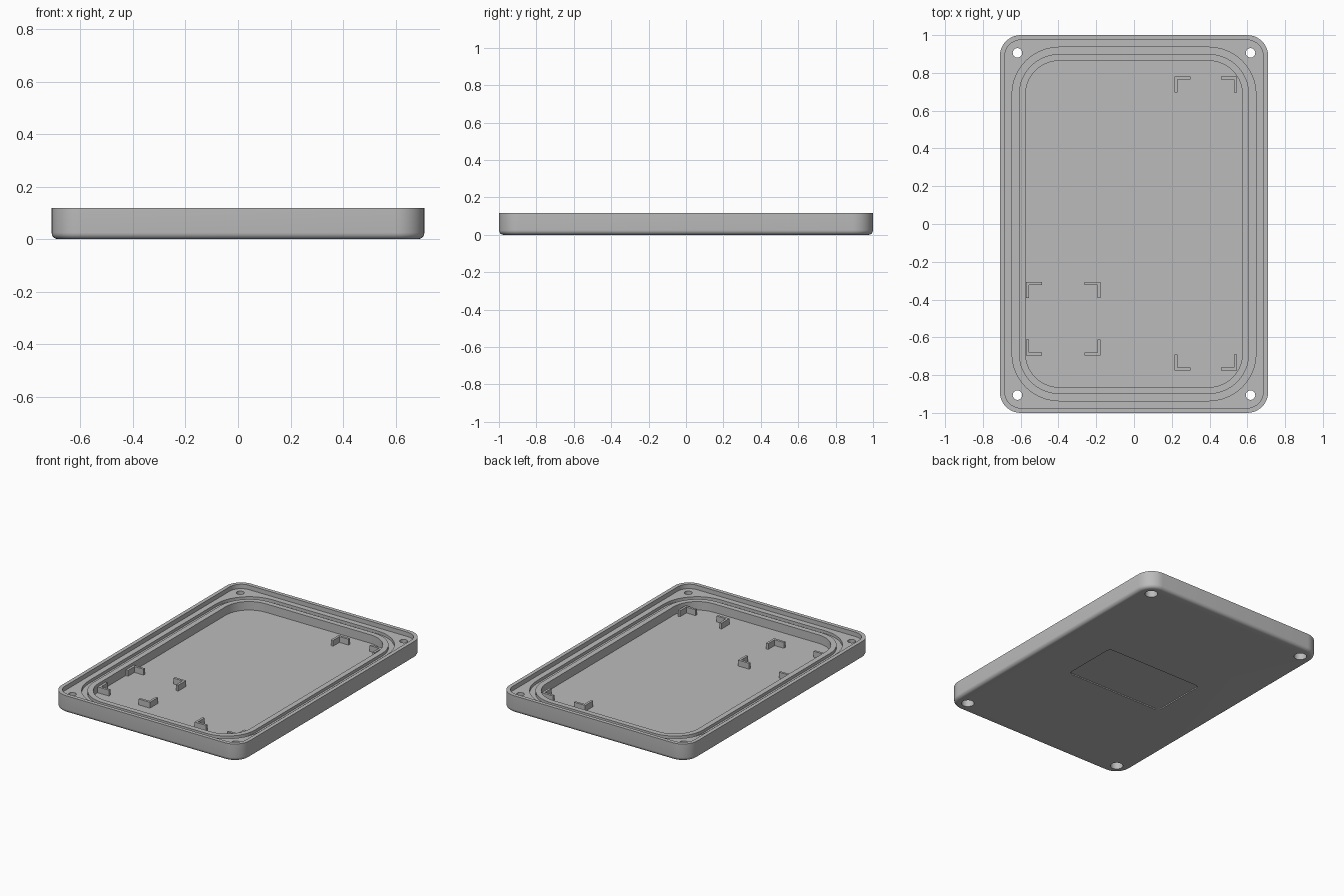
import bpy
import bmesh
from math import cos, sin, pi, radians

cube = bpy.data.objects.get("Cube")
if cube:
    bpy.data.objects.remove(cube, do_unlink=True)

W, D, H = 0.71, 1.0, 0.118      # half width, half depth, height
FLOOR, FLANGE = 0.03, 0.088     # levels of the cavity floor and the flange

grey = bpy.data.materials.new("plain grey")
grey.use_nodes = True
grey.diffuse_color = (0.5, 0.5, 0.5, 1)
bsdf = next(n for n in grey.node_tree.nodes if n.type == 'BSDF_PRINCIPLED')
bsdf.inputs["Base Color"].default_value = grey.diffuse_color


def finish(name, bm):
    bmesh.ops.remove_doubles(bm, verts=bm.verts, dist=1e-5)
    bmesh.ops.recalc_face_normals(bm, faces=bm.faces)
    mesh = bpy.data.meshes.new(name)
    bm.to_mesh(mesh)
    bm.free()
    mesh.materials.append(grey)
    obj = bpy.data.objects.new(name, mesh)
    bpy.context.collection.objects.link(obj)
    return obj


def loft(name, rings, centre=(0, 0), steps=10):
    """Closed skin through rounded rectangles (half x, half y, radius, z)."""
    bm = bmesh.new()
    loops = []
    for hx, hy, r, z in rings:
        loop = []
        for q, (sx, sy) in enumerate([(1, 1), (-1, 1), (-1, -1), (1, -1)]):
            for i in range(steps + 1):
                a = (q + i / steps) * pi / 2
                loop.append(bm.verts.new((centre[0] + sx * (hx - r) + r * cos(a),
                                          centre[1] + sy * (hy - r) + r * sin(a), z)))
        loops.append(loop)
    n = len(loops[0])
    for low, high in zip(loops, loops[1:]):
        for i in range(n):
            j = (i + 1) % n
            bm.faces.new((low[i], low[j], high[j], high[i]))
    bm.faces.new(loops[0][::-1])
    bm.faces.new(loops[-1])
    return finish(name, bm)


def inset(d, r, z):
    return (W - d, D - d, r, z)


# Tray: rounded bottom edge, outer wall, rim, flange, seal groove, cavity
f = 0.025
rings = [inset(f * (1 - sin(t)), 0.11 - f * (1 - sin(t)), f * (1 - cos(t)))
         for t in [i * pi / 12 for i in range(7)]]
rings += [inset(0, 0.11, H), inset(0.026, 0.085, H), inset(0.026, 0.085, FLANGE),
          inset(0.064, 0.25, FLANGE), inset(0.064, 0.25, FLANGE - 0.02),
          inset(0.1, 0.215, FLANGE - 0.02), inset(0.1, 0.215, FLANGE),
          inset(0.136, 0.178, FLANGE), inset(0.136, 0.178, FLOOR)]
tray = loft("tray", rings)

# Cutters: four stepped screw holes and a shallow label recess underneath
cutters = [loft("label_recess", [(0.37, 0.2, 0.03, -0.02), (0.37, 0.2, 0.03, 0.008)])]
for sx in (-1, 1):
    for sy in (-1, 1):
        profile = [(0.04, -0.02), (0.04, 0.05), (0.025, 0.05), (0.025, 0.2)]
        cutters.append(loft("screw_hole", [(r, r, r, z) for r, z in profile],
                            (sx * 0.617, sy * 0.906), 8))

bpy.ops.object.select_all(action='DESELECT')
tray.select_set(True)
bpy.context.view_layer.objects.active = tray
for cutter in cutters:
    cutter.hide_render = True
    mod = tray.modifiers.new("cut", 'BOOLEAN')
    mod.operation = 'DIFFERENCE'
    mod.solver = 'EXACT'
    mod.object = cutter
    bpy.ops.object.modifier_apply(modifier=mod.name)
    bpy.data.objects.remove(cutter, do_unlink=True)
bpy.ops.object.shade_smooth_by_angle(angle=radians(30))


# L-shaped brackets holding the corners of two rectangular bays
def bracket(name, x, y, dx, dy, arm=0.085, t=0.016, height=0.04):
    bm = bmesh.new()
    outline = [(0, 0), (arm, 0), (arm, t), (t, t), (t, arm), (0, arm)]
    base = bm.faces.new([bm.verts.new((x + dx * u, y + dy * v, FLOOR - 0.005))
                         for u, v in outline])
    top = bmesh.ops.extrude_face_region(bm, geom=[base])["geom"]
    bmesh.ops.translate(bm, vec=(0, 0, height + 0.005),
                        verts=[g for g in top if isinstance(g, bmesh.types.BMVert)])
    finish(name, bm)


bays = {"small_bay_bracket": (-0.572, -0.177, -0.697, -0.307),
        "long_bay_bracket": (0.215, 0.545, -0.775, 0.78)}
for name, (x0, x1, y0, y1) in bays.items():
    for x, dx in ((x0, 1), (x1, -1)):
        for y, dy in ((y0, 1), (y1, -1)):
            bracket(name, x, y, dx, dy)
